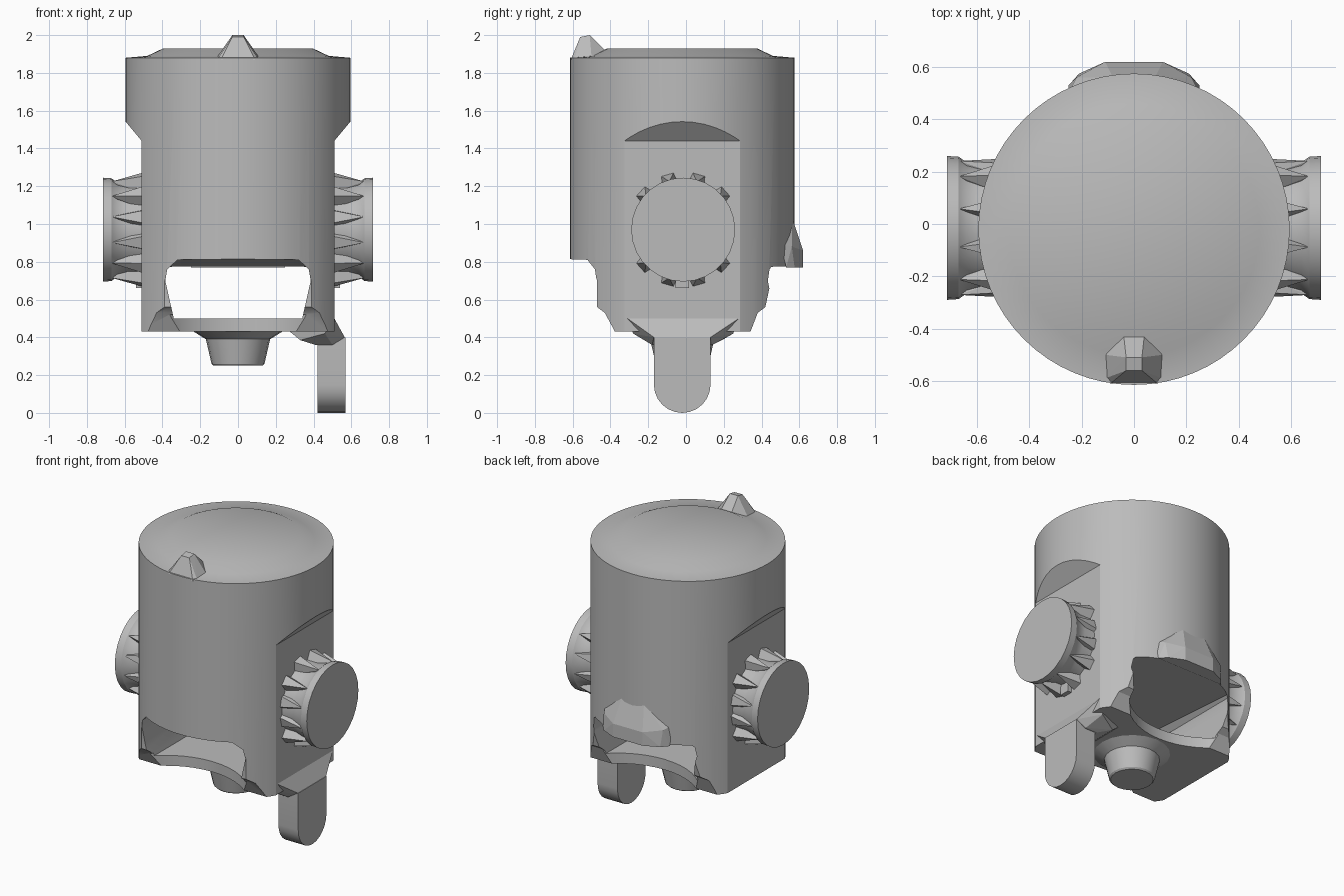
import bpy, bmesh
from math import pi, sin, cos, radians
from mathutils import Matrix, Vector

cube = bpy.data.objects.get("Cube")
if cube:
    bpy.data.objects.remove(cube, do_unlink=True)

grey = bpy.data.materials.new("plain grey")
grey.use_nodes = True
shade = (0.5, 0.5, 0.5, 1)
grey.diffuse_color = shade
grey.node_tree.nodes["Principled BSDF"].inputs["Base Color"].default_value = shade

CENTRE = -0.02
R = 0.595


def make(name, bm):
    bmesh.ops.recalc_face_normals(bm, faces=bm.faces)
    mesh = bpy.data.meshes.new(name)
    bm.to_mesh(mesh)
    bm.free()
    mesh.materials.append(grey)
    obj = bpy.data.objects.new(name, mesh)
    bpy.context.collection.objects.link(obj)
    return obj


def hull(name, points):
    bm = bmesh.new()
    for p in points:
        bm.verts.new(p)
    out = bmesh.ops.convex_hull(bm, input=bm.verts)
    junk = set(out["geom_interior"]) | set(out["geom_unused"])
    bmesh.ops.delete(bm, geom=[g for g in junk if isinstance(g, bmesh.types.BMVert)], context="VERTS")
    bmesh.ops.dissolve_limit(bm, angle_limit=0.01, verts=bm.verts, edges=bm.edges)
    return make(name, bm)


def lathe(name, profile, sides, matrix):
    """Spin (radius, height) points into a closed solid."""
    bm = bmesh.new()
    rings = [[bm.verts.new((r * cos(2 * pi * i / sides), r * sin(2 * pi * i / sides), z))
              for i in range(sides)] for r, z in profile]
    for a, b in zip(rings, rings[1:]):
        for i in range(sides):
            j = (i + 1) % sides
            bm.faces.new((a[i], a[j], b[j], b[i]))
    bm.faces.new(rings[0][::-1])
    bm.faces.new(rings[-1])
    bm.transform(matrix)
    return make(name, bm)


def prism(name, outline, low, high, axis):
    """Extrude a 2D outline along the x or y axis."""
    def place(a, b, d):
        return (d, a, b) if axis == "x" else (a, d, b)
    bm = bmesh.new()
    face = bm.faces.new([bm.verts.new(place(a, b, low)) for a, b in outline])
    moved = bmesh.ops.extrude_face_region(bm, geom=[face])["geom"]
    bmesh.ops.translate(bm, vec=Vector(place(0, 0, high - low)),
                        verts=[v for v in moved if isinstance(v, bmesh.types.BMVert)])
    return make(name, bm)


def activate(obj):
    bpy.ops.object.select_all(action="DESELECT")
    obj.select_set(True)
    bpy.context.view_layer.objects.active = obj


def boolean(obj, cutter, operation="DIFFERENCE"):
    mod = obj.modifiers.new("cut", "BOOLEAN")
    mod.operation, mod.object, mod.solver = operation, cutter, "EXACT"
    activate(obj)
    bpy.ops.object.modifier_apply(modifier=mod.name)
    bpy.data.objects.remove(cutter, do_unlink=True)


def smooth(obj, angle=30):
    activate(obj)
    bpy.ops.object.shade_smooth_by_angle(angle=radians(angle))


# Main drum with its shallow domed lid
body = lathe("body", [(R, 0.43), (R, 1.88), (0.48, 1.89), (0.4, 1.928)], 64,
             Matrix.Translation((0, CENTRE, 0)))

# Side profile: the drum ends above, only the cheeks reach down
side = [(-0.7, 2.1), (-0.7, 0.81), (-0.55, 0.81), (-0.5, 0.78), (-0.47, 0.7), (-0.47, 0.56),
        (-0.43, 0.53), (-0.36, 0.4), (0.33, 0.4), (0.38, 0.53), (0.42, 0.56), (0.45, 0.7),
        (0.47, 0.77), (0.7, 0.77), (0.7, 2.1)]
boolean(body, prism("side_profile", side, -1, 1, "x"), "INTERSECT")

# Flats on both sides, with a sloping shoulder at the top
for s in (-1, 1):
    flat = [(s * x, z) for x, z in [(0.51, 0.3), (0.51, 1.44), (0.56, 1.5), (0.61, 1.56),
                                    (0.8, 1.56), (0.8, 0.3)]]
    boolean(body, prism("flat_cutter", flat, -0.7, 0.7, "y"))

# Opening from front to back, its ceiling falling towards the back
tunnel = [(s * x, y, z) for s in (-1, 1) for y, top in ((-0.8, 0.82), (0.8, 0.765))
          for x, z in ((0.34, 0.5), (0.35, 0.58), (0.385, 0.7), (0.375, 0.76), (0.31, top))]
boolean(body, hull("tunnel_cutter", tunnel))

# Hollowed front and back edges of the floor plate
for y in (-0.77, 0.73):
    boolean(body, lathe("notch_cutter", [(0.5, 0.35), (0.5, 0.52)], 48,
                        Matrix.Translation((0, y, 0))))
smooth(body)

# Peak at the front of the lid
peak = [(s * x, y, z) for s in (-1, 1) for x, y, z in (
    (0.11, -0.59, 1.87), (0.09, -0.61, 1.87), (0.11, -0.5, 1.885), (0.04, -0.42, 1.91),
    (0.03, -0.56, 1.99), (0.03, -0.51, 2.0))]
hull("lid_peak", peak)

# Bulge low on the back
bulge = [(s * x, y, z) for s in (-1, 1) for x, y, z in (
    (0.25, 0.53, 0.77), (0.21, 0.575, 0.77), (0.11, 0.62, 0.77), (0.11, 0.62, 0.86),
    (0.22, 0.56, 0.88), (0.25, 0.5, 0.9), (0.08, 0.56, 1.04))]
hull("back_bulge", bulge)

# Boss under the floor plate
smooth(lathe("bottom_boss", [(0.13, 0.25), (0.14, 0.26), (0.17, 0.39), (0.25, 0.44)], 20,
             Matrix.Translation((0, CENTRE, 0))))

# Round knobs with tapering ribs
for s, label in ((1, "left"), (-1, "right")):
    hub = Matrix.Translation((0, -0.015, 0.97)) @ Matrix.Rotation(s * pi / 2, 4, "Y")
    knob = lathe(label + "_knob", [(0.25, 0.48), (0.24, 0.58), (0.25, 0.64), (0.272, 0.67),
                                   (0.275, 0.715)], 28, hub)
    smooth(knob)
    n = 0
    for base in (90, 270):
        for offset in (-75, -48, -16, 16, 48, 75):
            turn = Matrix.Translation((0, -0.015, 0.97)) @ Matrix.Rotation(radians(base + offset), 4, "X")
            reach = 0.265 if abs(offset) > 60 else 0.305
            wedge = [(0.5, reach, -0.035), (0.5, reach, 0.035), (0.54, reach - 0.01, 0),
                     (0.5, 0.22, -0.05), (0.5, 0.22, 0.05), (0.67, 0.265, 0), (0.65, 0.22, 0)]
            n += 1
            hull(f"{label}_knob_rib_{n}", [turn @ Vector((s * x, r, w)) for x, r, w in wedge])
    hull(label + "_knob_stop", [(s * x, y, z) for x in (0.5, 0.54)
                                for y in (-0.055, 0.015) for z in (0.66, 0.74)])

# Bracket and rounded leg on one side
bracket = [(x, y, z) for x, z, front, back in (
    (0.25, 0.45, -0.2, 0.17), (0.33, 0.385, -0.22, 0.19), (0.41, 0.36, -0.18, 0.14),
    (0.5, 0.36, -0.18, 0.14), (0.565, 0.4, -0.17, 0.13), (0.51, 0.5, -0.31, 0.28),
    (0.46, 0.42, -0.28, 0.25), (0.3, 0.5, -0.22, 0.19)) for y in (front, back)]
hull("leg_bracket", bracket)
arc = [(CENTRE - 0.15 * cos(pi * i / 12), 0.15 - 0.15 * sin(pi * i / 12)) for i in range(13)]
smooth(prism("leg", arc + [(0.13, 0.4), (-0.17, 0.4)], 0.42, 0.568, "x"))
